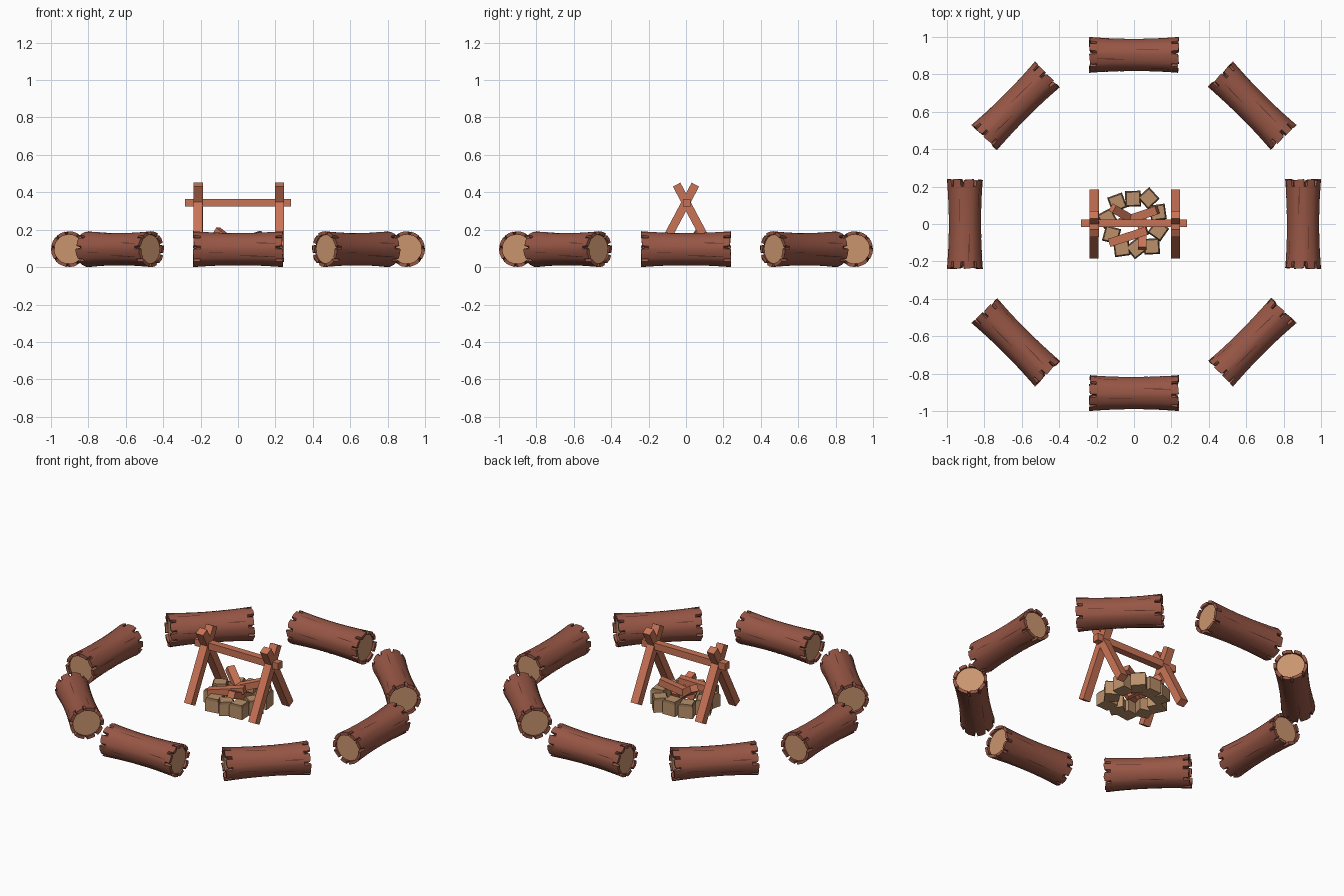
import bpy, bmesh, math, random
from mathutils import Vector, Matrix

if "Cube" in bpy.data.objects:
    bpy.data.objects.remove(bpy.data.objects["Cube"])

random.seed(4)


def mat(name, r, g, b):
    m = bpy.data.materials.new(name)
    m.diffuse_color = tuple(((c / 255 + 0.055) / 1.055) ** 2.4 for c in (r, g, b)) + (1,)
    m.use_nodes = True
    m.node_tree.nodes["Principled BSDF"].inputs["Base Color"].default_value = m.diffuse_color
    return m


bark = mat("bark", 151, 86, 69)
crack_dark = mat("dark crack", 84, 46, 37)
cut_wood = mat("cut wood", 202, 149, 110)
pole_wood = mat("pole wood", 202, 116, 86)
stone_tan = mat("stone", 186, 144, 106)
stone_edge = mat("stone edge", 120, 92, 66)


def make_object(name, bm, mats):
    bmesh.ops.recalc_face_normals(bm, faces=bm.faces)
    me = bpy.data.meshes.new(name)
    bm.to_mesh(me)
    bm.free()
    for m in mats:
        me.materials.append(m)
    ob = bpy.data.objects.new(name, me)
    bpy.context.collection.objects.link(ob)
    return ob


# ---- seat log: waisted bark tube with split rims and recessed cut ends ----
HALF, R_IN = 0.24, 0.078


def log_radius(x):
    return 0.086 + 0.010 * min(1, (x / HALF) ** 2)


def on_log(x, a, r):
    return Vector((x, r * math.cos(a), r * math.sin(a)))


def build_log():
    bm = bmesh.new()
    # each split is three close columns; plain columns between them
    columns = []
    for k in range(9):
        a = math.tau * k / 9 + 0.35 + random.uniform(-0.12, 0.12)
        columns += [(a - 0.09, False), (a, True), (a + 0.09, False), (a + 0.35, False)]
    n = len(columns)
    stations = [-1, -0.84, -0.55, -0.2, 0.2, 0.55, 0.84, 1]
    rings = []
    for s in stations:
        ring = []
        for a, split in columns:
            x, r = s * HALF, log_radius(s * HALF)
            if abs(s) == 1:
                x += s * random.uniform(-0.008, 0.001)
                if split:
                    x -= s * random.uniform(0.018, 0.033)
                    r = R_IN + 0.002
            ring.append(bm.verts.new(on_log(x, a, r)))
        rings.append(ring)
    # inner lip and recessed end on both sides
    for s in (-1, 1):
        end = rings[0] if s < 0 else rings[-1]
        lip = [bm.verts.new(on_log(v.co.x, a, R_IN)) for v, (a, _) in zip(end, columns)]
        base = [bm.verts.new(on_log(s * (HALF - 0.016), a, R_IN)) for a, _ in columns]
        for i in range(n):
            j = (i + 1) % n
            bm.faces.new((end[i], end[j], lip[j], lip[i]))
            bm.faces.new((lip[i], lip[j], base[j], base[i]))
        bm.faces.new(base).material_index = 2
    for r0, r1 in zip(rings, rings[1:]):
        for i in range(n):
            j = (i + 1) % n
            bm.faces.new((r0[i], r0[j], r1[j], r1[i]))
    # long thin cracks lying on the bark
    for x0, x1, a, w in ((0.0, 0.22, 3.55, 0.05), (0.08, 0.2, 2.75, 0.05), (-0.18, -0.06, 3.3, 0.04),
                         (-0.15, 0.02, 1.9, 0.05), (0.05, 0.2, 1.3, 0.045), (-0.2, -0.08, 0.6, 0.05),
                         (0.02, 0.18, 0.1, 0.05), (-0.12, 0.08, 5.3, 0.05), (0.06, 0.2, 4.5, 0.04)):
        prev = None
        for k in range(7):
            t = k / 6
            x = x0 + (x1 - x0) * t
            h = w * 0.5 * (math.sin(math.pi * t) + 0.05)
            pair = [bm.verts.new(on_log(x, a + d * h + 0.05 * t, log_radius(x) + 0.0012)) for d in (-1, 1)]
            if prev:
                bm.faces.new((prev[0], prev[1], pair[1], pair[0])).material_index = 1
            prev = pair
    return make_object("seat_log_1", bm, [bark, crack_dark, cut_wood])


first = build_log()
bpy.context.view_layer.objects.active = first
first.select_set(True)
bpy.ops.object.shade_smooth_by_angle(angle=math.radians(35))
for k in range(8):
    ob = first if k == 0 else bpy.data.objects.new(f"seat_log_{k + 1}", first.data)
    if k:
        bpy.context.collection.objects.link(ob)
    ang = math.tau * k / 8
    rad = 0.904 if k % 2 == 0 else 0.893
    ob.location = (rad * math.sin(ang), -rad * math.cos(ang), 0.102)
    ob.rotation_euler = (0, 0, ang)


# ---- straight square beams between two points ----
def beam(name, a, b, width, depth):
    a, b = Vector(a), Vector(b)
    d = (b - a).normalized()
    side = Vector((1, 0, 0)) if abs(d.x) < 0.01 else d.cross(Vector((0, 0, 1))).normalized()
    up = side.cross(d)
    rot = Matrix((side, up, d)).transposed().to_4x4()
    size = Matrix.Diagonal((width, depth, (b - a).length, 1))
    bm = bmesh.new()
    bmesh.ops.create_cube(bm, size=1, matrix=Matrix.Translation((a + b) / 2) @ rot @ size)
    return make_object(name, bm, [pole_wood])


# crossed legs at both ends of the spit
for sx, side in ((-1, "left"), (1, "right")):
    for sy, pos in ((-1, "front"), (1, "back")):
        grow = 0.0005 * sy
        x = 0.222 if sx > 0 else -0.213
        beam(f"{side}_{pos}_leg", (x, sy * 0.164, 0.045), (x, -sy * 0.05, 0.447),
             0.049 + grow, 0.045)

# square spit bar
beam("spit_bar", (-0.283, 0.004, 0.35), (0.283, 0.004, 0.35), 0.042, 0.042)

# firewood leaning inside the pit
for i, (a, b) in enumerate((((-0.115, 0.085, 0.2), (0.05, -0.01, 0.07)),
                            ((-0.13, -0.1, 0.12), (0.07, -0.035, 0.16)),
                            ((0.125, 0.075, 0.18), (-0.07, 0.01, 0.11)),
                            ((0.045, -0.13, 0.16), (0.045, 0.04, 0.09)))):
    beam(f"firewood_{i + 1}", a, b, 0.045, 0.04)

# ---- ring of chipped square stones: x, y, turn in degrees ----
for i, (x, y, turn) in enumerate(((-0.005, 0.135, 2), (0.078, 0.138, 42), (-0.09, 0.115, 20), (0.128, 0.062, 8),
                                  (0.13, -0.035, 55), (0.095, -0.12, 3), (0.012, -0.13, 38),
                                  (-0.065, -0.13, 8), (-0.12, -0.058, 75), (-0.142, 0.03, 28))):
    bm = bmesh.new()
    h = random.uniform(0.08, 0.095)
    bmesh.ops.create_cube(bm, size=1, matrix=Matrix.Translation((x, y, 0.04 + h / 2))
                          @ Matrix.Rotation(math.radians(turn), 4, 'Z') @ Matrix.Diagonal((0.084, 0.084, h, 1)))
    bm.normal_update()
    top = max(bm.faces, key=lambda f: f.normal.z)
    rim = bmesh.ops.inset_region(bm, faces=[top], thickness=0.01)["faces"]
    for v in bm.verts:
        if v.co.z > 0.06 and v not in top.verts:
            v.co.z -= 0.012
    for f in rim:
        f.material_index = 1
    make_object(f"fire_stone_{i + 1}", bm, [stone_tan, stone_edge])

# settle everything so the lowest log rests on the ground
low = HALF and 0.102 - log_radius(HALF)
for ob in bpy.data.objects:
    ob.location.z -= low
